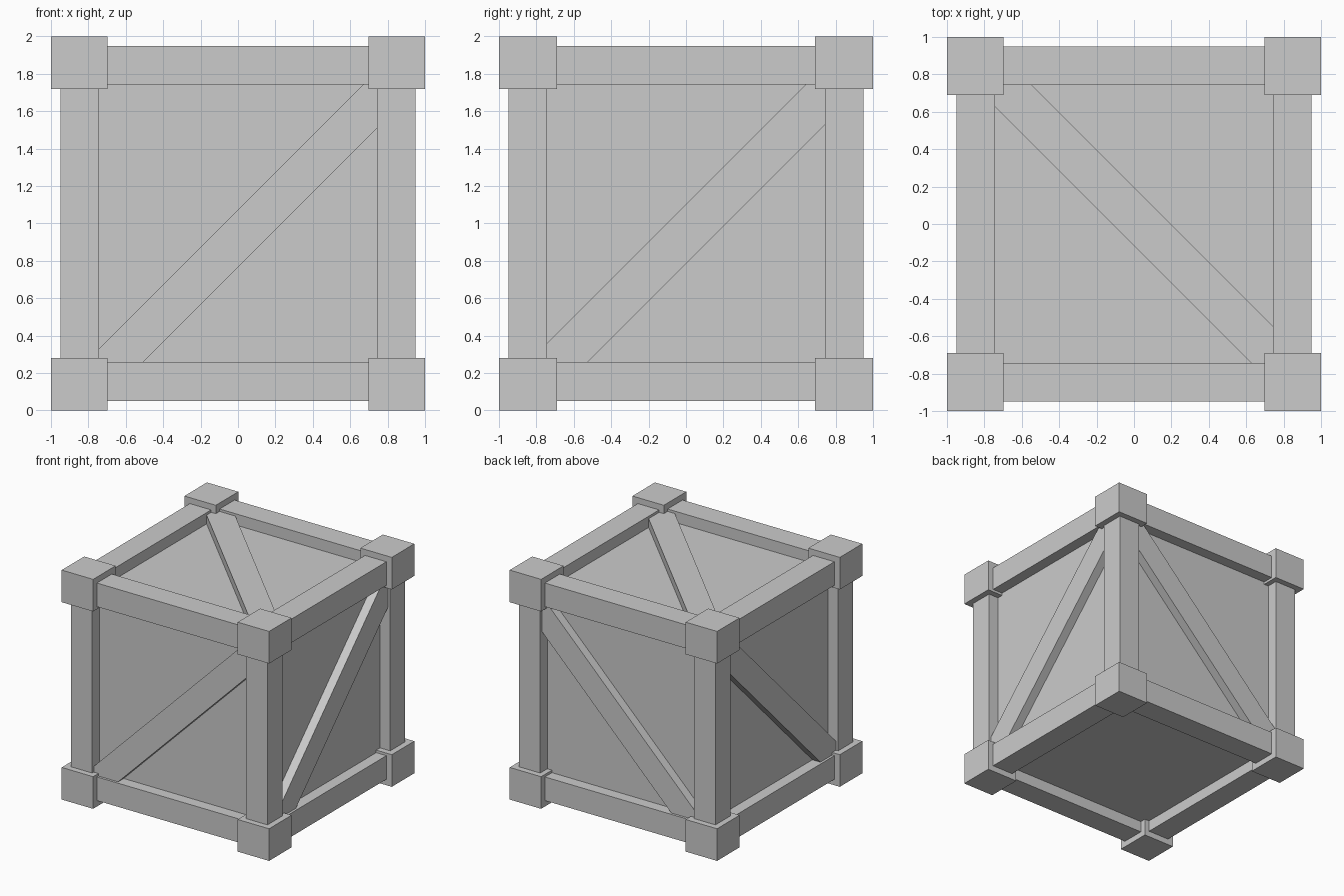
import bpy, bmesh
from mathutils import Vector

if "Cube" in bpy.data.objects:
    bpy.data.objects.remove(bpy.data.objects["Cube"])

C = Vector((0, 0, 1))  # crate centre


def prism(name, points, to_world, lo, hi):
    """Extrude a 2D outline between depths lo and hi."""
    bm = bmesh.new()
    a = [bm.verts.new(to_world(u, v, lo) + C) for u, v in points]
    b = [bm.verts.new(to_world(u, v, hi) + C) for u, v in points]
    n = len(points)
    bm.faces.new(a)
    bm.faces.new(b)
    for i in range(n):
        bm.faces.new((a[i], a[(i + 1) % n], b[(i + 1) % n], b[i]))
    bmesh.ops.recalc_face_normals(bm, faces=bm.faces)
    mesh = bpy.data.meshes.new(name)
    bm.to_mesh(mesh)
    bm.free()
    ob = bpy.data.objects.new(name, mesh)
    bpy.context.collection.objects.link(ob)


def box(name, lo, hi):
    rect = [(lo[0], lo[1]), (hi[0], lo[1]), (hi[0], hi[1]), (lo[0], hi[1])]
    prism(name, rect, lambda u, v, w: Vector((u, v, w)), lo[2], hi[2])


def signed_box(name, ranges):
    box(name, [min(r) for r in ranges], [max(r) for r in ranges])


# Recessed panels form one inner box
P = 0.85
box("inner_panels", (-P, -P, -P), (P, P, P))

# Corner blocks
for sx in (-1, 1):
    for sy in (-1, 1):
        for sz in (-1, 1):
            signed_box("corner_block", [(0.697 * sx, sx), (0.69 * sy, sy), (0.72 * sz, sz)])

# Frame beams along each axis, ends set into the corner blocks
for axis, name in enumerate(("width_beam", "depth_beam", "corner_post")):
    for s in (-1, 1):
        for t in (-1, 1):
            r = [(0.742 * s, 0.948 * s), (0.742 * t, 0.948 * t)]
            r.insert(axis, (-0.75, 0.75))
            signed_box(name, r)


def brace(name, upper, lower, to_world):
    """45 degree plank between v = u + upper and v = u + lower, trimmed behind the frame."""
    e = 0.8
    pts = [(-e, -e), (-e - lower, -e), (e, e + lower), (e, e), (e - upper, e), (-e, -e + upper)]
    prism(name, pts, to_world, P - 0.02, 0.927)


# Diagonal braces on the sides and top (the underside is plain)
for s in (-1, 1):
    brace("front_back_brace", 0.072, -0.235, lambda u, v, w: Vector((u, s * w, v)))
    brace("side_brace", 0.102, -0.215, lambda u, v, w: Vector((s * w, u, v)))
brace("top_brace", 0.197, -0.115, lambda u, v, w: Vector((-u, v, w)))
